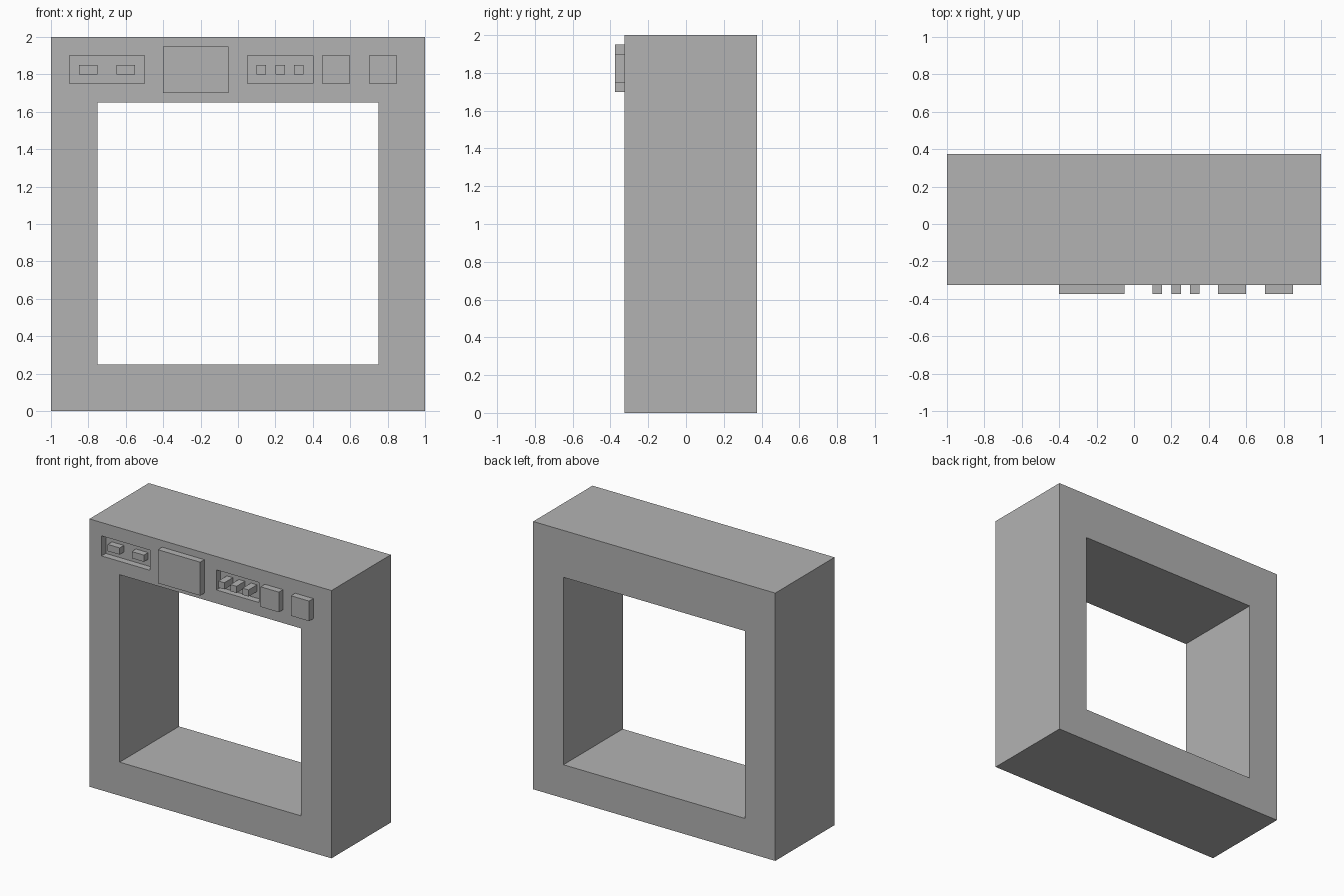
import bpy

default = bpy.data.objects.get("Cube")
if default:
    bpy.data.objects.remove(default, do_unlink=True)

# Single plain grey
grey = bpy.data.materials.new("plain_grey")
grey.use_nodes = True
colour = (0.448, 0.448, 0.448, 1)
grey.diffuse_color = colour
grey.node_tree.nodes["Principled BSDF"].inputs["Base Color"].default_value = colour

FRONT, BACK = -0.325, 0.375     # faces of the housing
RAISED = FRONT - 0.05           # front of the raised parts
FLOOR = FRONT + 0.05            # floor of the recesses


def box(name, x, y, z):
    """Box spanning the (low, high) pairs given for each axis."""
    bpy.ops.mesh.primitive_cube_add(size=1)
    obj = bpy.context.object
    obj.name = obj.data.name = name
    for v in obj.data.vertices:
        v.co = [lo + (c + 0.5) * (hi - lo) for c, (lo, hi) in zip(v.co, (x, y, z))]
    obj.data.materials.append(grey)
    return obj


def cut(target, x, y, z):
    """Subtract a box from the target, then discard the cutter."""
    cutter = box("cutter", x, y, z)
    cutter.hide_render = True
    mod = target.modifiers.new("cut", "BOOLEAN")
    mod.operation, mod.solver, mod.object = "DIFFERENCE", "EXACT", cutter
    bpy.context.view_layer.objects.active = target
    bpy.ops.object.modifier_apply(modifier=mod.name)
    bpy.data.objects.remove(cutter, do_unlink=True)


# Housing with its through opening and two shallow control recesses
housing = box("housing", (-1, 1), (FRONT, BACK), (0, 2))
cut(housing, (-0.75, 0.75), (-1, 1), (0.25, 1.65))
for x in ((-0.9, -0.5), (0.05, 0.4)):
    cut(housing, x, (-1, FLOOR), (1.75, 1.9))

# Raised display and two square knobs
box("display_panel", (-0.4, -0.05), (RAISED, FRONT), (1.7, 1.95))
for name, x in (("inner_knob", 0.45), ("outer_knob", 0.7)):
    box(name, (x, x + 0.15), (RAISED, FRONT), (1.75, 1.9))

# Wide buttons, flush with the housing front
for i, x in enumerate((-0.85, -0.65)):
    box(f"wide_button_{i + 1}", (x, x + 0.1), (FRONT, FLOOR), (1.8, 1.85))

# Small buttons, standing proud of the housing front
for i in range(3):
    x = 0.1 + 0.1 * i
    box(f"small_button_{i + 1}", (x, x + 0.05), (RAISED, FLOOR), (1.8, 1.85))
